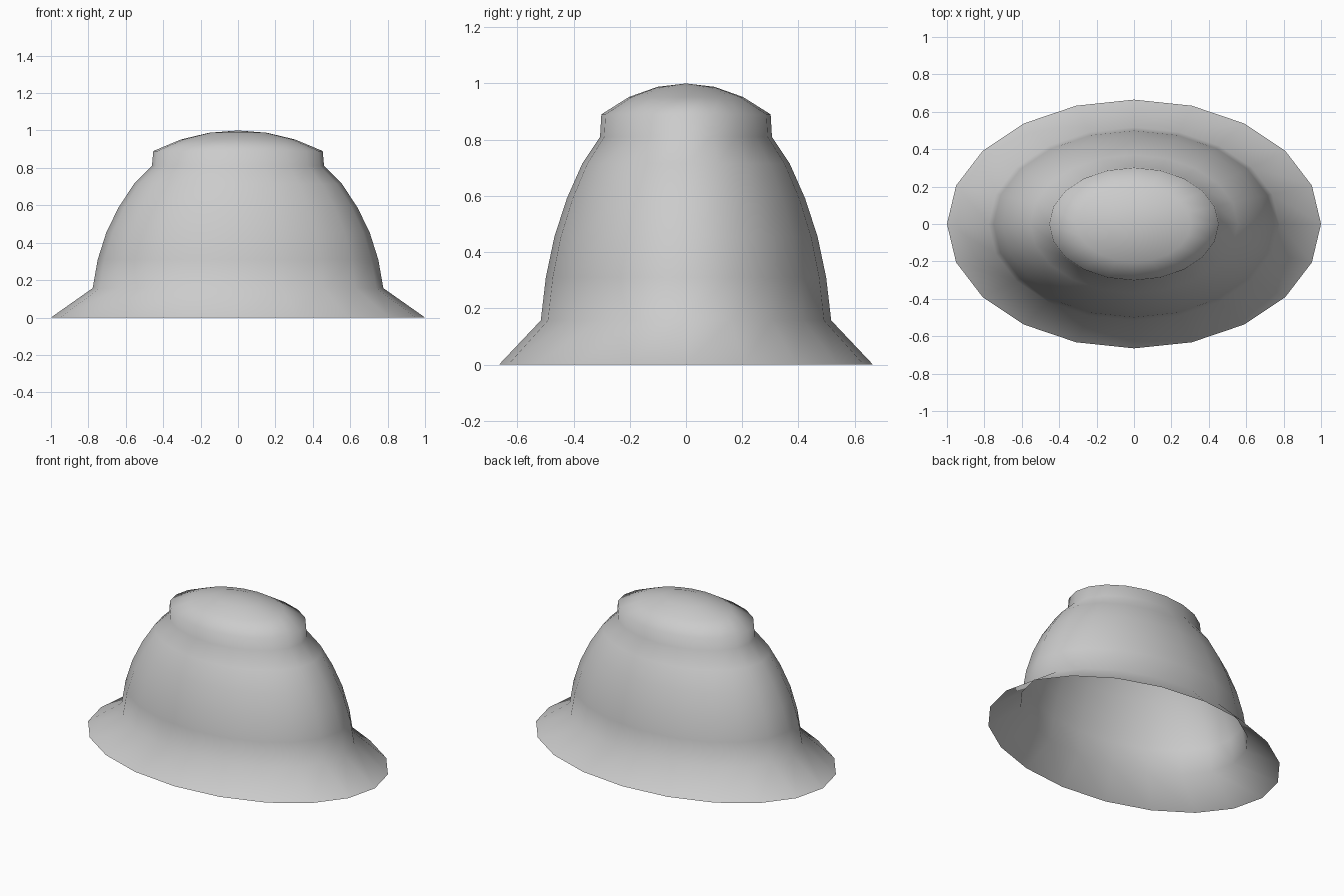
import bpy, bmesh, math

if "Cube" in bpy.data.objects:
    bpy.data.objects.remove(bpy.data.objects["Cube"])

SIDES = 20
DEPTH = 0.665  # oval: y radius relative to x radius

# half outline in x and z, from brim edge up to the rim of the crown cap and its dome
PROFILE = [(1.0, 0.0), (0.777, 0.157), (0.75, 0.31), (0.704, 0.455), (0.638, 0.59),
           (0.555, 0.715), (0.46, 0.81), (0.453, 0.89), (0.305, 0.952), (0.153, 0.988)]
TOP = 1.0


def lathe_oval(name, profile, top):
    bm = bmesh.new()
    rings = []
    for r, z in profile:
        rings.append([bm.verts.new((r * math.cos(2 * math.pi * i / SIDES),
                                    r * DEPTH * math.sin(2 * math.pi * i / SIDES), z))
                      for i in range(SIDES)])
    for low, high in zip(rings, rings[1:]):
        for i in range(SIDES):
            j = (i + 1) % SIDES
            bm.faces.new((low[i], low[j], high[j], high[i]))
    # close the dome with a fan
    tip = bm.verts.new((0, 0, top))
    for i in range(SIDES):
        bm.faces.new((rings[-1][i], rings[-1][(i + 1) % SIDES], tip))
    for f in bm.faces:
        f.smooth = True
    mesh = bpy.data.meshes.new(name)
    bm.to_mesh(mesh)
    bm.free()
    obj = bpy.data.objects.new(name, mesh)
    bpy.context.collection.objects.link(obj)
    return obj


# open-bottomed helmet shell: flared brim, rounded body, capped crown
lathe_oval("helmet_shell", PROFILE, TOP)
